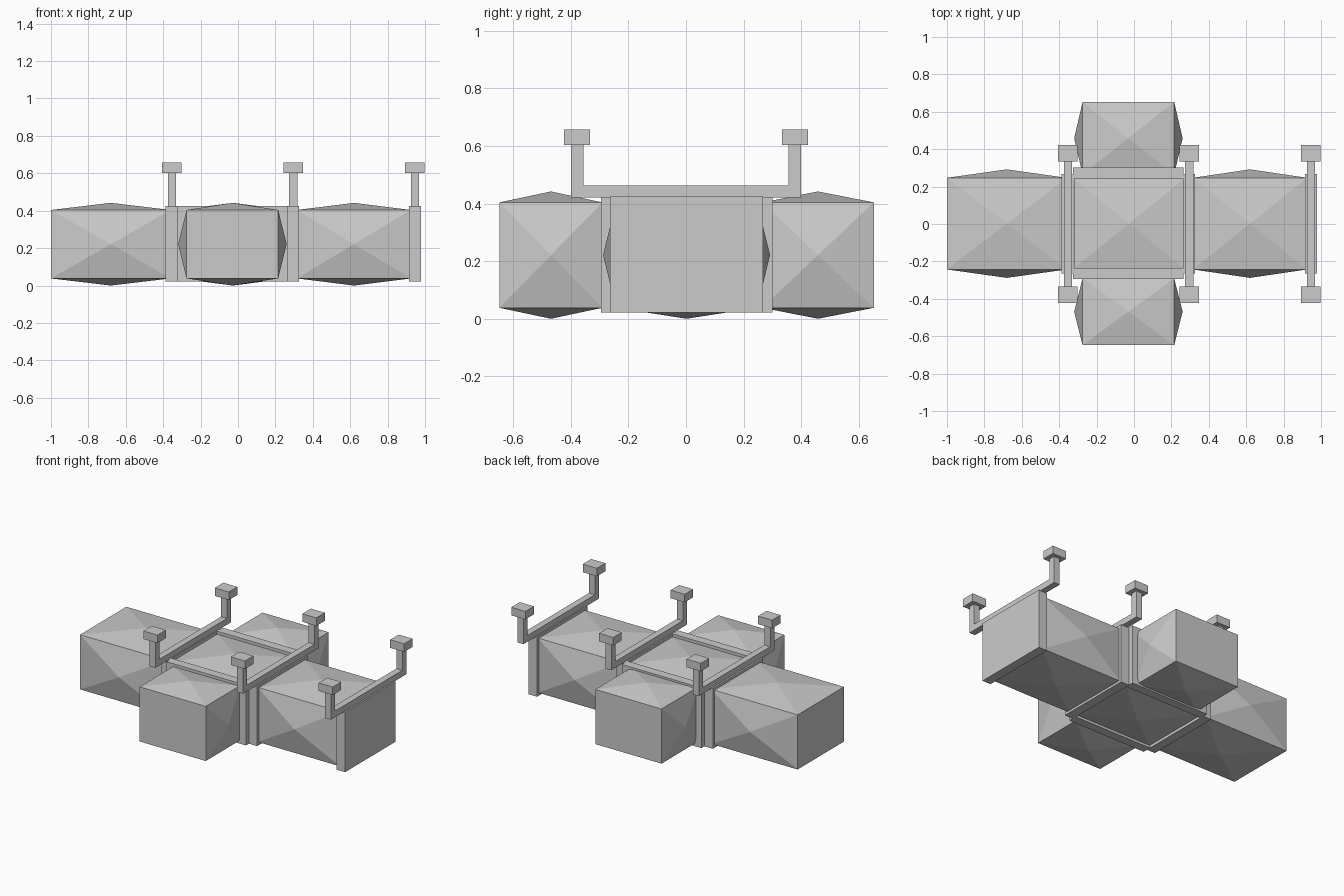
import bpy, bmesh
from mathutils import Vector

if "Cube" in bpy.data.objects:
    bpy.data.objects.remove(bpy.data.objects["Cube"])


def finish(bm, name):
    bmesh.ops.recalc_face_normals(bm, faces=bm.faces)
    me = bpy.data.meshes.new(name)
    bm.to_mesh(me)
    bm.free()
    ob = bpy.data.objects.new(name, me)
    bpy.context.collection.objects.link(ob)
    return ob


def box(name, x, y, z, bulge="", height=(0, 0, 0)):
    """Box from ranges; faces along the axes in bulge are raised to shallow pyramids."""
    bm = bmesh.new()
    bmesh.ops.create_cube(bm, size=1)
    for v in bm.verts:
        v.co = Vector([(r[0] + r[1]) / 2 + c * (r[1] - r[0]) for c, r in zip(v.co, (x, y, z))])
    bm.normal_update()
    for f in list(bm.faces):
        n = f.normal.copy()
        axis = max(range(3), key=lambda i: abs(n[i]))
        if "xyz"[axis] in bulge:
            for v in bmesh.ops.poke(bm, faces=[f])["verts"]:
                v.co += n * height[axis]
    return finish(bm, name)


H = (0.045, 0.045, 0.038)
Z = (0.042, 0.408)

# Body modules with faceted, bulging sides and flat ends
box("left_module", (-1.0, -0.36), (-0.243, 0.247), Z, "yz", H)
box("right_module", (0.315, 0.925), (-0.243, 0.247), Z, "yz", H)
box("centre_module", (-0.322, 0.268), (-0.238, 0.242), Z, "z", H)
box("front_module", (-0.275, 0.215), (-0.648, -0.29), Z, "xz", H)
box("back_module", (-0.275, 0.215), (0.265, 0.652), Z, "xz", H)

# Bulkhead frames: two ring bars and two uprights joined per frame
def frame(name, centre, half, depth, along_x):
    bm = bmesh.new()
    lo, hi = 0.025, 0.428
    pts = [(-half, lo), (half, lo), (half, hi), (-half, hi)]
    rings = [[bm.verts.new((u + centre[0], centre[1] + s * depth / 2, w) if along_x
                           else (centre[0] + s * depth / 2, u + centre[1], w))
              for u, w in pts] for s in (-1, 1)]
    for r in rings:
        bm.faces.new(r)
    for i in range(4):
        j = (i + 1) % 4
        bm.faces.new((rings[0][i], rings[0][j], rings[1][j], rings[1][i]))
    finish(bm, name)


for name, x in (("left", -0.355), ("middle", 0.295), ("right", 0.947)):
    frame(name + "_bulkhead", (x, 0.002), 0.266, 0.063, False)
for name, y in (("front", -0.265), ("back", 0.271)):
    frame(name + "_bulkhead", (-0.03, y), 0.295, 0.06, True)

# U-shaped carrying rails with block caps over the three side bulkheads
U = [(-0.4, 0.425), (0.4, 0.425), (0.4, 0.61), (0.356, 0.61),
     (0.356, 0.467), (-0.356, 0.467), (-0.356, 0.61), (-0.4, 0.61)]
for name, x in (("left", -0.353), ("middle", 0.295), ("right", 0.946)):
    bm = bmesh.new()
    face = bm.faces.new([bm.verts.new((x - 0.022, y, z)) for y, z in U])
    ext = bmesh.ops.extrude_face_region(bm, geom=[face], use_keep_orig=True)
    bmesh.ops.translate(bm, vec=(0.044, 0, 0),
                        verts=[g for g in ext["geom"] if isinstance(g, bmesh.types.BMVert)])
    finish(bm, name + "_rail")
    for side, s in (("front", -1), ("back", 1)):
        y = s * 0.378
        box(f"{name}_{side}_cap", (x - 0.052, x + 0.052), (y - 0.045, y + 0.045), (0.607, 0.661))

# Settle the lowest points on the ground
bpy.context.view_layer.update()
low = min((v.co.z for o in bpy.data.objects for v in o.data.vertices))
for o in bpy.data.objects:
    for v in o.data.vertices:
        v.co.z -= low
